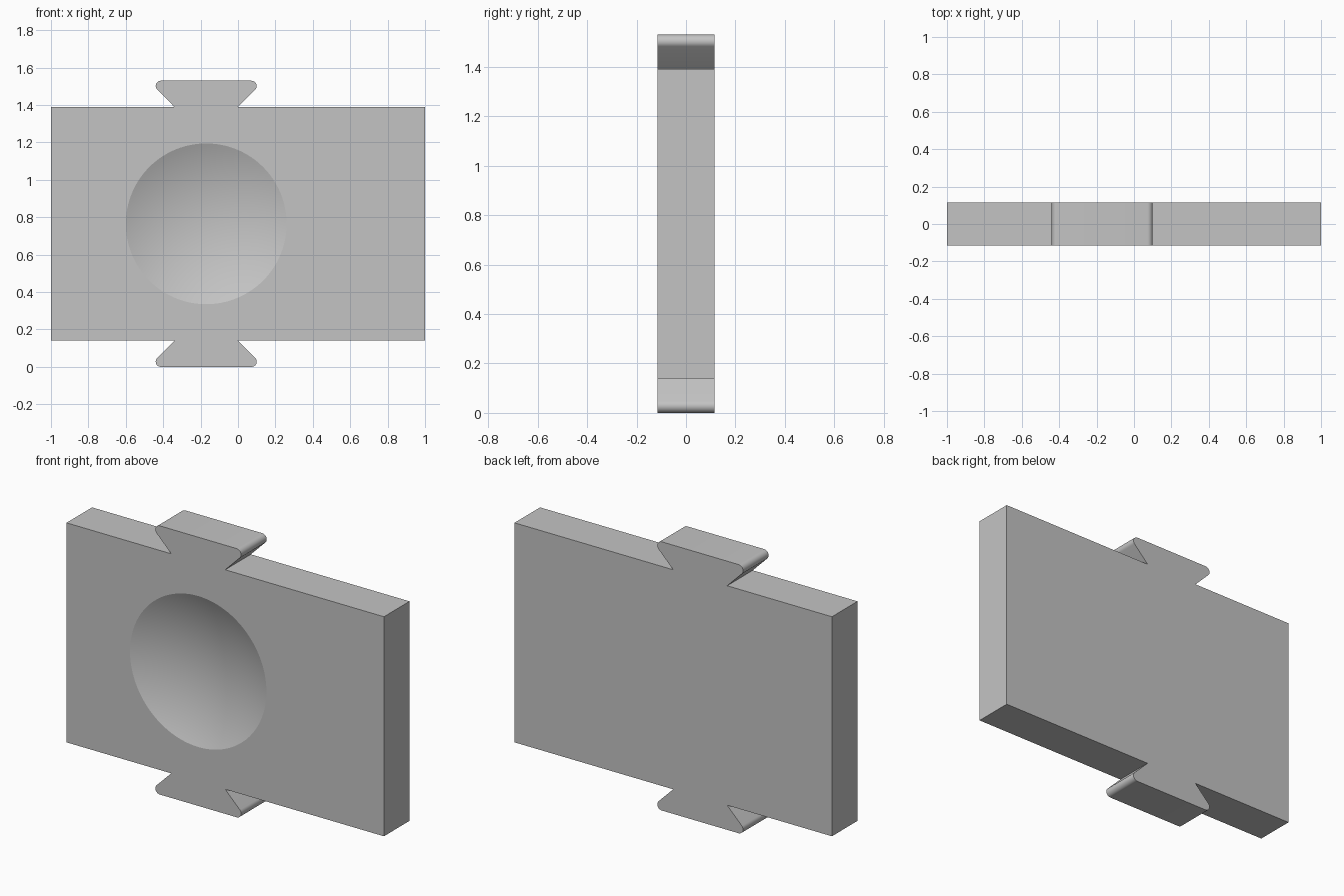
import bpy, bmesh
from math import sin, cos, radians, pi

cube = bpy.data.objects.get("Cube")
if cube:
    bpy.data.objects.remove(cube, do_unlink=True)

HALF_DEPTH = 0.115
MID_X, MID_Z = -0.17, 0.765          # centre of the tabs and the dish
PLATE_HALF, FULL_HALF = 0.625, 0.765  # half heights without and with tabs
NECK, TIP, ROUND = 0.17, 0.27, 0.028  # tab half widths and tip radius
DISH_R, DISH_D = 0.43, 0.09

grey = bpy.data.materials.new("light grey")
grey.use_nodes = True
grey.diffuse_color = (0.55, 0.55, 0.55, 1)
grey.node_tree.nodes["Principled BSDF"].inputs["Base Color"].default_value = grey.diffuse_color


def make_object(name, bm):
    mesh = bpy.data.meshes.new(name)
    bmesh.ops.recalc_face_normals(bm, faces=bm.faces)
    bm.to_mesh(mesh)
    bm.free()
    mesh.materials.append(grey)
    obj = bpy.data.objects.new(name, mesh)
    bpy.context.collection.objects.link(obj)
    return obj


# Dovetail tab: right half of the top one, from the neck round the tip
steps = 12
half_tab = [(NECK, PLATE_HALF)]
for i in range(steps + 1):
    a = radians(-45 + 135 * i / steps)
    half_tab.append((TIP - ROUND + ROUND * cos(a), FULL_HALF - ROUND + ROUND * sin(a)))
top_tab = half_tab + [(-x, z) for x, z in reversed(half_tab)]
bottom_tab = [(x, -z) for x, z in reversed(top_tab)]

# Plate outline with both tabs, extruded through the thickness
outline = [(MID_X + x, z) for x, z in top_tab]
outline += [(-1, PLATE_HALF), (-1, -PLATE_HALF)]
outline += [(MID_X + x, z) for x, z in bottom_tab]
outline += [(1, -PLATE_HALF), (1, PLATE_HALF)]
bm = bmesh.new()
face = bm.faces.new([bm.verts.new((x, -HALF_DEPTH, MID_Z + z)) for x, z in outline])
new = bmesh.ops.extrude_face_region(bm, geom=[face])["geom"]
bmesh.ops.translate(bm, vec=(0, 2 * HALF_DEPTH, 0),
                    verts=[v for v in new if isinstance(v, bmesh.types.BMVert)])
plate = make_object("dovetail_plate", bm)

# Large sphere that cuts the shallow dish into the front
radius = (DISH_R ** 2 + DISH_D ** 2) / (2 * DISH_D)
bm = bmesh.new()
bmesh.ops.create_uvsphere(bm, u_segments=96, v_segments=128, radius=radius)
cutter = make_object("dish_cutter", bm)
cutter.rotation_euler.x = pi / 2
cutter.location = (MID_X, -HALF_DEPTH + DISH_D - radius, MID_Z)
cutter.hide_render = True

cut = plate.modifiers.new("dish", 'BOOLEAN')
cut.operation = 'DIFFERENCE'
cut.solver = 'EXACT'
cut.object = cutter
bpy.ops.object.select_all(action='DESELECT')
plate.select_set(True)
bpy.context.view_layer.objects.active = plate
bpy.ops.object.modifier_apply(modifier=cut.name)
bpy.data.objects.remove(cutter, do_unlink=True)

# Smooth dish and tab tips, sharp everywhere else
bpy.ops.object.shade_smooth_by_angle(angle=radians(15))
